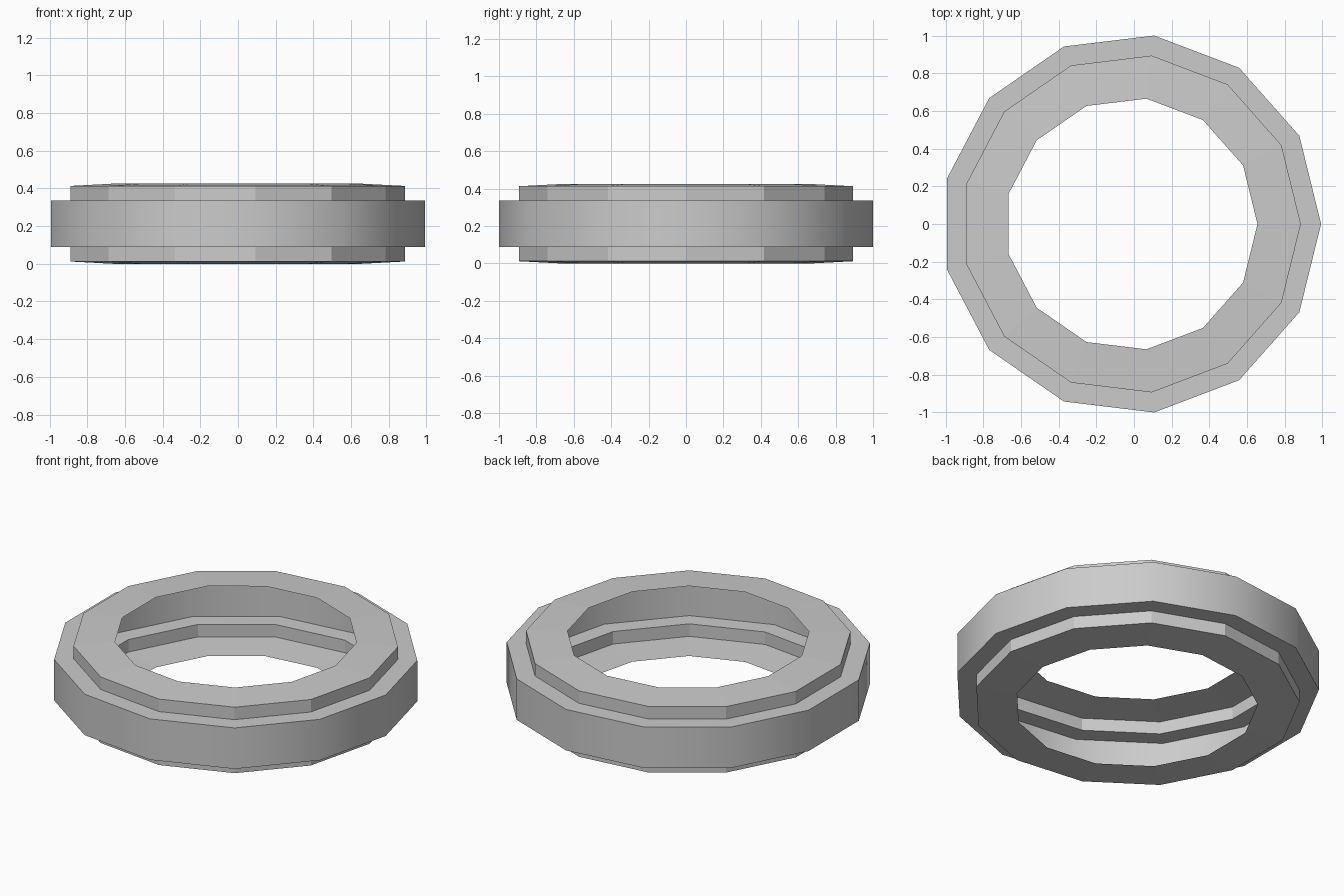
import bpy, bmesh
from math import cos, sin, tau

if "Cube" in bpy.data.objects:
    bpy.data.objects.remove(bpy.data.objects["Cube"])

SIDES = 13
HEIGHT = 0.425
OFFSET_X = -0.0146   # centres the odd-sided ring on x = 0

# Lower half of the cross-section (radius, z); the upper half is mirrored
half = [(0.67, 0.0), (0.90, 0.012), (0.90, 0.088), (1.0073, 0.088)]
profile = half + [(r, HEIGHT - z) for r, z in reversed(half)]
BAND = len(half) - 1  # index of the smooth outer tread strip

# Open thin shell, lathed round z
bm = bmesh.new()
rings = [[bm.verts.new((r * cos(tau * i / SIDES) + OFFSET_X,
                        r * sin(tau * i / SIDES), z))
          for i in range(SIDES)] for r, z in profile]

for k, (a, b) in enumerate(zip(rings, rings[1:])):
    for i in range(SIDES):
        j = (i + 1) % SIDES
        face = bm.faces.new((a[i], a[j], b[j], b[i]))
        face.smooth = (k == BAND)  # only the tread is smooth shaded

# Keep the profile corners crisp beside the smooth tread
for ring in rings:
    for i in range(SIDES):
        edge = bm.edges.get((ring[i], ring[(i + 1) % SIDES]))
        edge.smooth = False

mesh = bpy.data.meshes.new("stepped_ring")
bm.to_mesh(mesh)
bm.free()
ring_obj = bpy.data.objects.new("stepped_ring", mesh)
bpy.context.collection.objects.link(ring_obj)
